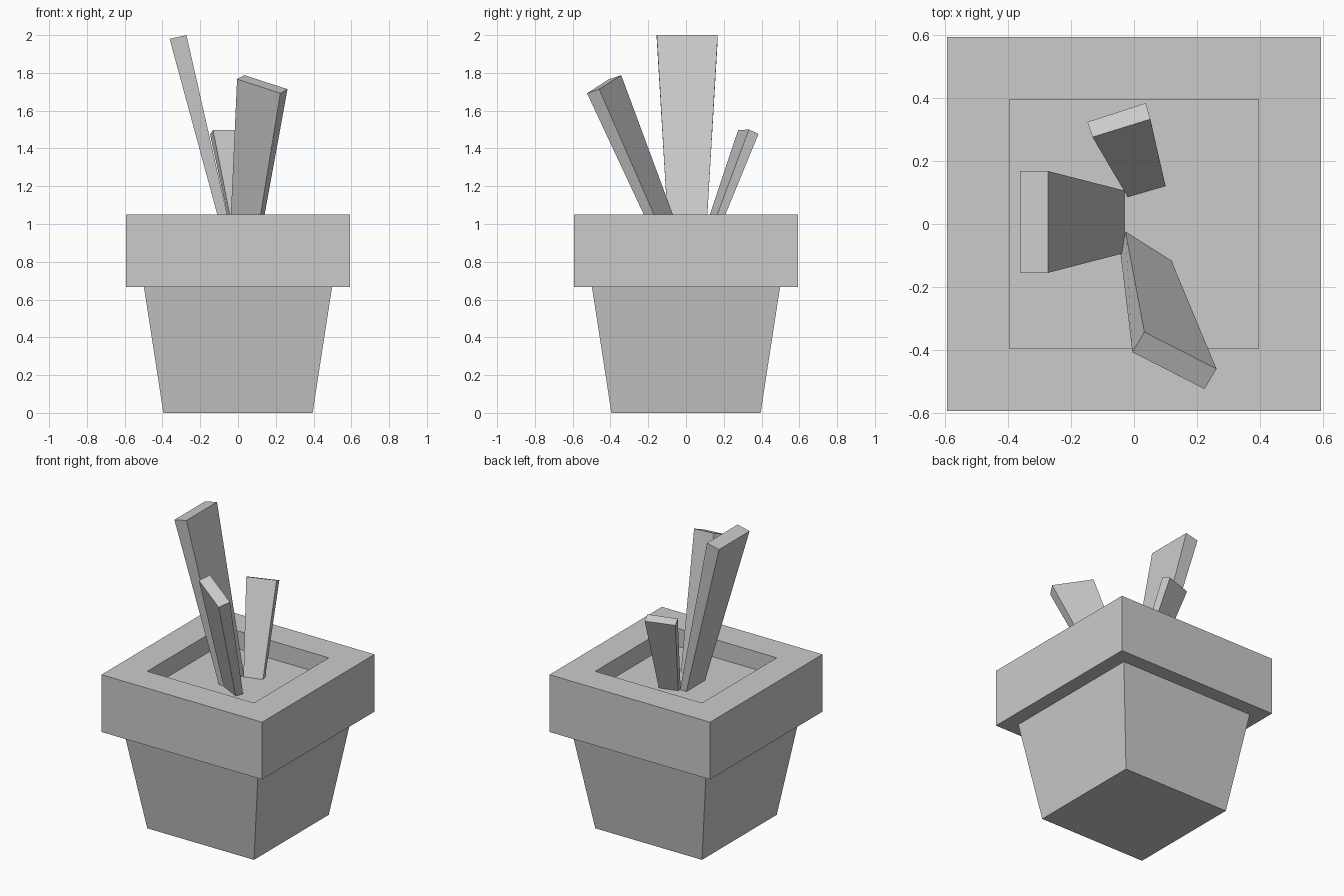
import bpy, bmesh

if "Cube" in bpy.data.objects:
    bpy.data.objects.remove(bpy.data.objects["Cube"])

SOIL_Z = 0.93


def loft(name, rings, cap_start=True, cap_end=True):
    """Skin a list of four-point rings into one flat-faced object."""
    bm = bmesh.new()
    loops = [[bm.verts.new(p) for p in ring] for ring in rings]
    for a, b in zip(loops, loops[1:]):
        for i in range(4):
            j = (i + 1) % 4
            bm.faces.new((a[i], a[j], b[j], b[i]))
    if cap_start:
        bm.faces.new(loops[0][::-1])
    if cap_end:
        bm.faces.new(loops[-1])
    mesh = bpy.data.meshes.new(name)
    bm.to_mesh(mesh)
    bm.free()
    obj = bpy.data.objects.new(name, mesh)
    bpy.context.collection.objects.link(obj)
    return obj


def square(half, z):
    return [(-half, -half, z), (half, -half, z), (half, half, z), (-half, half, z)]


def leaf(name, base, top):
    """Leaf blade widening from the soil to a tilted tip."""
    loft(name, [[(x, y, SOIL_Z) for x, y in base], top])


# Tapered pot with overhanging rim and recessed opening
pot_profile = [(0.395, 0), (0.498, 0.667), (0.594, 0.667),
               (0.594, 1.05), (0.395, 1.05), (0.395, SOIL_Z)]
loft("pot", [square(h, z) for h, z in pot_profile], cap_end=False)

# Soil surface closing the opening
loft("soil", [square(0.395, SOIL_Z)], cap_start=False)

# Tall leaf leaning left
leaf("tall_leaf",
     [(-0.077, -0.092), (-0.03, -0.092), (-0.03, 0.106), (-0.077, 0.106)],
     [(-0.362, -0.155, 1.98), (-0.273, -0.155, 2.0),
      (-0.273, 0.168, 2.0), (-0.362, 0.168, 1.98)])

# Medium leaf leaning forward
leaf("front_leaf",
     [(-0.043, -0.092), (0.10, -0.167), (0.119, -0.117), (-0.027, -0.025)],
     [(-0.005, -0.407, 1.767), (0.224, -0.524, 1.692),
      (0.262, -0.46, 1.714), (0.033, -0.343, 1.788)])

# Short leaf leaning back
leaf("back_leaf",
     [(-0.02, 0.086), (0.10, 0.121), (0.09, 0.159), (-0.03, 0.124)],
     [(-0.132, 0.276, 1.497), (0.052, 0.333, 1.5),
      (0.037, 0.384, 1.477), (-0.148, 0.324, 1.475)])
